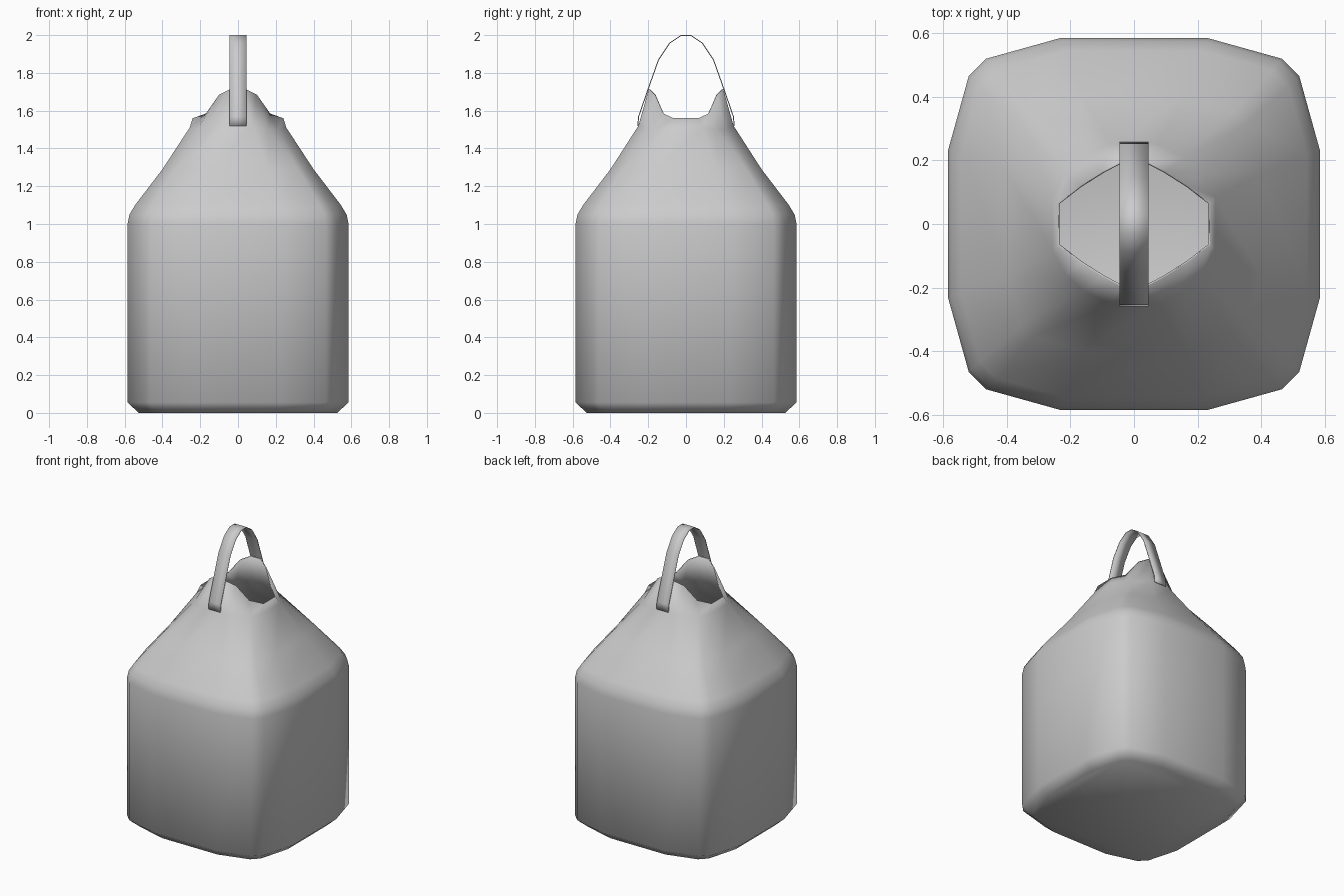
import bpy
import bmesh
import math

if "Cube" in bpy.data.objects:
    bpy.data.objects.remove(bpy.data.objects["Cube"], do_unlink=True)

# One plain grey fabric
fabric = bpy.data.materials.new("grey fabric")
fabric.use_nodes = True
GREY = (0.6, 0.6, 0.6, 1)
fabric.diffuse_color = GREY
fabric.node_tree.nodes["Principled BSDF"].inputs["Base Color"].default_value = GREY


def finish(name, bm, thickness):
    bmesh.ops.recalc_face_normals(bm, faces=bm.faces[:])
    mesh = bpy.data.meshes.new(name)
    bm.to_mesh(mesh)
    bm.free()
    mesh.materials.append(fabric)
    obj = bpy.data.objects.new(name, mesh)
    bpy.context.collection.objects.link(obj)
    bpy.ops.object.select_all(action="DESELECT")
    obj.select_set(True)
    bpy.context.view_layer.objects.active = obj
    bpy.ops.object.shade_smooth_by_angle(angle=math.radians(60))
    solid = obj.modifiers.new("cloth thickness", "SOLIDIFY")
    solid.thickness = thickness
    solid.offset = -1
    return obj


def full_ring(quarter):
    """Mirror a quarter outline, listed from +x round to +y, into a closed ring."""
    half = quarter + [(-x, y, z) for x, y, z in reversed(quarter)]
    return half + [(-x, -y, z) for x, y, z in half]


def rounded_square(size, z):
    outline = [(1, 0.4), (0.89, 0.795), (0.795, 0.89), (0.4, 1)]
    return [(x * size, y * size, z) for x, y in outline]


# Bag: rounded square body gathered into a neck with a scalloped rim
neck = [(0.256, 0.085, 1.51), (0.215, 0.16, 1.5), (0.16, 0.21, 1.5), (0.075, 0.252, 1.52)]
rim = [(0.24, 0.065, 1.56), (0.17, 0.12, 1.585), (0.1, 0.165, 1.685), (0.04, 0.197, 1.715)]
levels = [(0.525, 0), (0.585, 0.055), (0.585, 1.0), (0.575, 1.05), (0.545, 1.1), (0.4, 1.29)]
sections = [rounded_square(size, z) for size, z in levels] + [neck, rim]

bm = bmesh.new()
rings = [[bm.verts.new(p) for p in full_ring(s)] for s in sections]
bm.faces.new(rings[0])
for low, high in zip(rings, rings[1:]):
    for i in range(len(low)):
        j = (i + 1) % len(low)
        bm.faces.new((low[i], low[j], high[j], high[i]))
finish("bag", bm, 0.006)

# Handle: flat strap arched over the opening from front to back
side = [(0.258, 1.52), (0.253, 1.57), (0.203, 1.715), (0.148, 1.87), (0.088, 1.96), (0.028, 2.0)]
path = side + [(-y, z) for y, z in reversed(side)]
bm = bmesh.new()
pairs = [[bm.verts.new((x, y, z)) for x in (-0.045, 0.045)] for y, z in path]
for (a, b), (c, d) in zip(pairs, pairs[1:]):
    bm.faces.new((a, b, d, c))
strap = finish("handle_strap", bm, 0.005)
if strap.data.polygons[len(path) // 2 - 1].normal.z < 0:
    strap.data.flip_normals()
